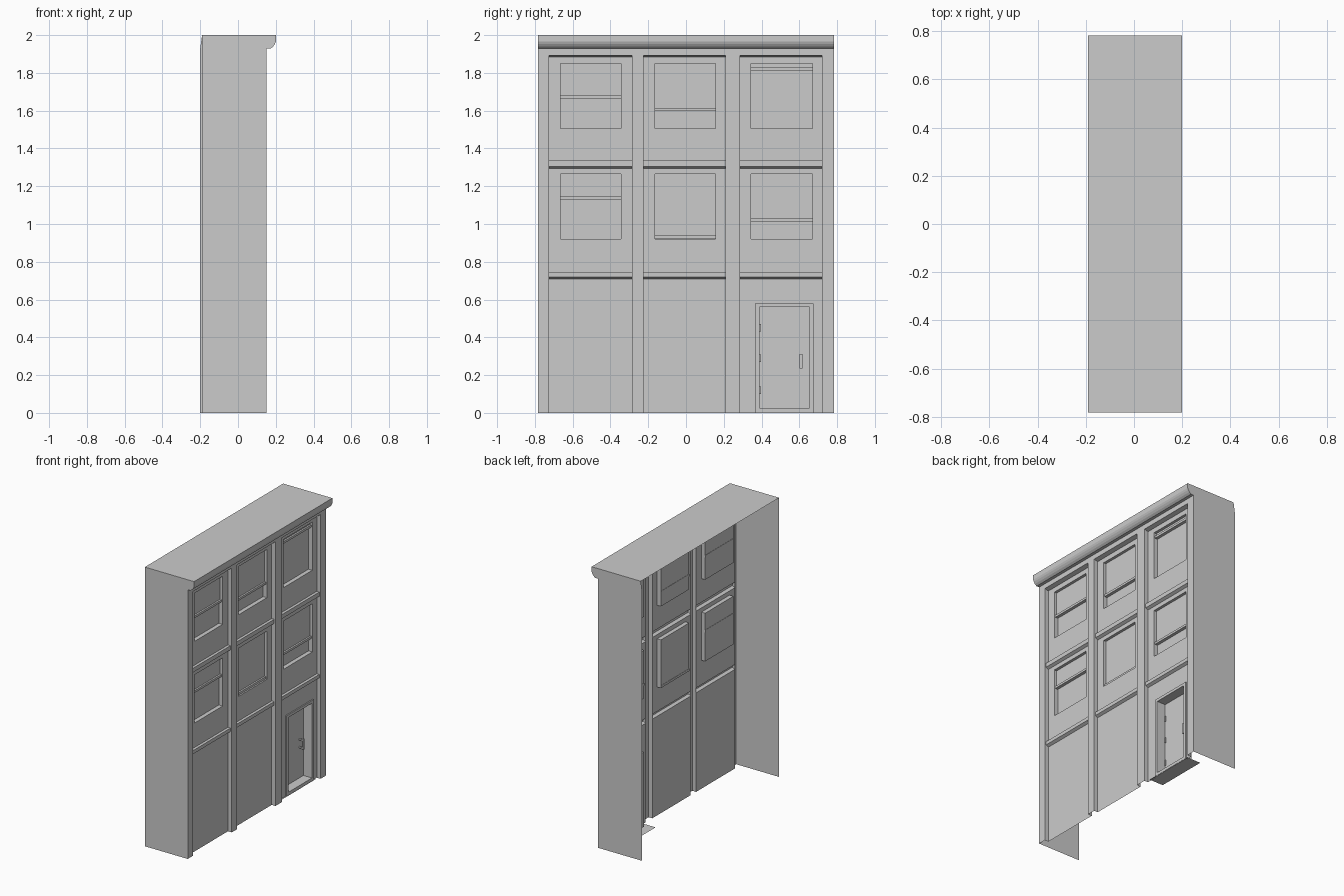
import bpy

if "Cube" in bpy.data.objects:
    bpy.data.objects.remove(bpy.data.objects["Cube"])

FRONT, PANEL, LEDGE = 0.15, 0.12, 0.14
BACK, W = -0.2, 0.783
BAYS = [(-0.725, -0.285), (-0.225, 0.21), (0.285, 0.72)]
WINDOWS = [(-0.665, -0.345), (-0.165, 0.155), (0.345, 0.67)]
FLOORS = [(0.745, 1.295, 0.92, 1.265, (1.137, 0.93, 1.022)),
          (1.335, 1.885, 1.505, 1.85, (1.672, 1.607, 1.82))]


def add(name, faces):
    """Make an object from a list of faces given as corner points."""
    verts = [p for f in faces for p in f]
    idx, n = [], 0
    for f in faces:
        idx.append(list(range(n, n + len(f))))
        n += len(f)
    me = bpy.data.meshes.new(name)
    me.from_pydata(verts, [], idx)
    ob = bpy.data.objects.new(name, me)
    bpy.context.collection.objects.link(ob)
    return ob


def strip(profile, y0, y1):
    """Sweep an (x, z) profile, listed top to bottom, along y."""
    return [[(a[0], y0, a[1]), (b[0], y0, b[1]), (b[0], y1, b[1]), (a[0], y1, a[1])]
            for a, b in zip(profile, profile[1:])]


def rect(x, y0, y1, z0, z1):
    return [(x, y0, z0), (x, y1, z0), (x, y1, z1), (x, y0, z1)]


def bridge(a, b):
    """Faces joining two rectangles, skipping sides that coincide."""
    return [[a[i], a[(i + 1) % 4], b[(i + 1) % 4], b[i]]
            for i in range(4) if a[i] != b[i] or a[(i + 1) % 4] != b[(i + 1) % 4]]


def box(name, x0, x1, y0, y1, z0, z1):
    a, b = rect(x1, y0, y1, z0, z1), rect(x0, y0, y1, z0, z1)
    return add(name, [a, b[::-1]] + bridge(a, b))


# side walls and roof with the cornice profile
cornice = [(0.2, 2), (0.2, 1.965), (0.195, 1.952), (0.186, 1.939), (0.172, 1.928), (FRONT, 1.928)]
near = [(-0.19, 0), (FRONT, 0)] + cornice[::-1] + [(-0.19, 2)]
far = [(BACK, 0), (FRONT, 0)] + cornice[::-1] + [(-0.19, 2), (BACK, 1.93)]
add("side_wall_left", [[(x, -W, z) for x, z in near]])
add("side_wall_right", [[(x, W, z) for x, z in far][::-1]])
add("roof", [[(-0.19, -W, 2), (0.2, -W, 2), (0.2, W, 2), (-0.19, W, 2)]])
add("cornice", strip(cornice, -W, W))

# pilaster fronts and their returns into the bays
edges = [-W] + [y for bay in BAYS for y in bay] + [W]
for y0, y1 in zip(edges[::2], edges[1::2]):
    faces = [rect(FRONT, y0, y1, 0, 1.93)]
    if y0 > -W:
        faces.append([(PANEL, y0, 0), (FRONT, y0, 0), (FRONT, y0, 1.93), (PANEL, y0, 1.93)])
    if y1 < W:
        faces.append([(FRONT, y1, 0), (PANEL, y1, 0), (PANEL, y1, 1.93), (FRONT, y1, 1.93)])
    add("pilaster", faces)

for i, (y0, y1) in enumerate(BAYS):
    # lintel and floor ledges
    add("lintel", strip([(FRONT, 1.93), (FRONT, 1.893), (PANEL, 1.885)], y0, y1))
    for z in (0.71, 1.295):
        top = 0.745 if z < 1 else 1.335
        add("floor_ledge", strip([(PANEL, top), (LEDGE, top), (LEDGE, z + 0.01), (PANEL, z)], y0, y1))
    # upper wall panels with recessed windows and blinds
    a, b = WINDOWS[i]
    for z0, z1, w0, w1, bars in FLOORS:
        hole = rect(PANEL, a, b, w0, w1)
        pane = rect(0.09, a, b, w0, w1)
        add("window_panel", bridge(rect(PANEL, y0, y1, z0, z1), hole) + bridge(hole, pane) + [pane])
        bar = bars[i]
        add("blind", [rect(0.1, a, b, bar, w1)])
        box("blind_rail", 0.088, 0.112, a, b, bar - 0.008, bar + 0.008)

# ground floor panels
for y0, y1 in BAYS[:2]:
    add("ground_panel", [rect(PANEL, y0, y1, 0, 0.71)])
y0, y1 = BAYS[2]
hole = rect(PANEL, 0.365, 0.675, 0, 0.58)
add("door_panel", bridge(rect(PANEL, y0, y1, 0, 0.71), hole))

# door frame, leaf, sill and floor
outer = rect(0.128, 0.365, 0.675, 0, 0.58)
inner = rect(0.128, 0.388, 0.655, 0.025, 0.56)
leaf = rect(0.06, 0.388, 0.655, 0.025, 0.56)
add("door_frame", bridge(hole, outer) + bridge(outer, inner) + bridge(inner, leaf))
add("door_leaf", [leaf])
add("door_floor", [[(0.02, 0.315, 0.002), (0.13, 0.315, 0.002), (0.13, 0.695, 0.002), (0.02, 0.695, 0.002)]])
for z in (0.12, 0.29, 0.45):
    box("hinge", 0.06, 0.068, 0.388, 0.396, z - 0.02, z + 0.02)

# door handle: grip on two posts
box("handle_grip", 0.085, 0.095, 0.602, 0.616, 0.235, 0.312)
for z in (0.24, 0.297):
    box("handle_post", 0.06, 0.085, 0.604, 0.614, z, z + 0.01)
